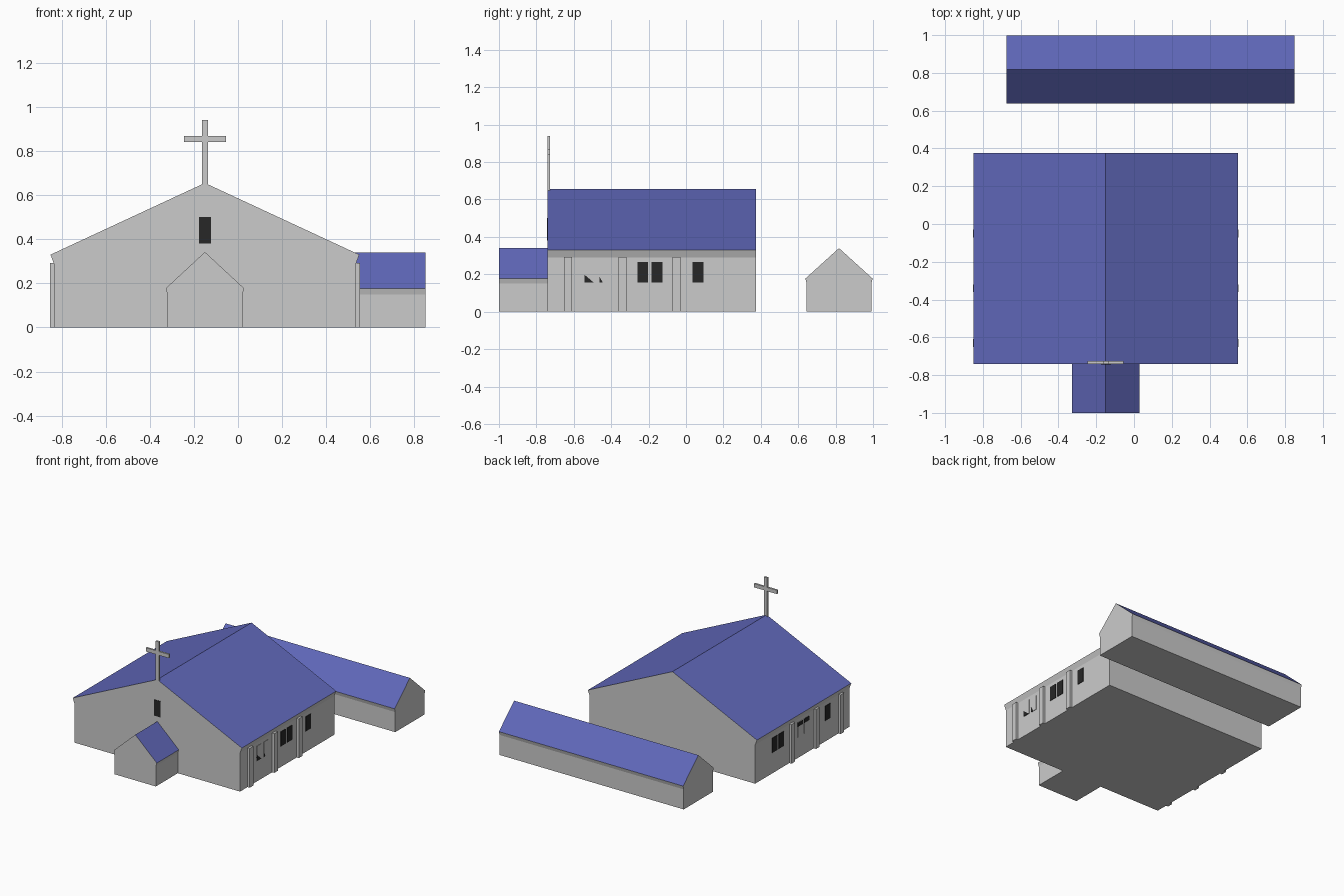
import bpy, bmesh
from mathutils import Vector

if "Cube" in bpy.data.objects:
    bpy.data.objects.remove(bpy.data.objects["Cube"])


def material(name, rgb):
    m = bpy.data.materials.new(name)
    m.diffuse_color = (*rgb, 1)
    m.use_nodes = True
    m.node_tree.nodes["Principled BSDF"].inputs["Base Color"].default_value = m.diffuse_color
    return m


GREY = material("light grey", (0.60, 0.60, 0.60))
BLUE = material("roof blue", (0.115, 0.135, 0.48))
DARK = material("dark glass", (0.02, 0.02, 0.02))


def extrude(name, pts, depth, mats, roof=False):
    """Closed solid made by pushing a polygon of 3D points along a vector."""
    bm = bmesh.new()
    face = bm.faces.new([bm.verts.new(p) for p in pts])
    ext = bmesh.ops.extrude_face_region(bm, geom=[face], use_keep_orig=True)
    moved = [e for e in ext["geom"] if isinstance(e, bmesh.types.BMVert)]
    bmesh.ops.translate(bm, verts=moved, vec=Vector(depth))
    bmesh.ops.recalc_face_normals(bm, faces=bm.faces)
    bm.normal_update()
    if roof:  # upward slopes are blue
        for f in bm.faces:
            f.material_index = 1 if f.normal.z > 0.2 else 0
    me = bpy.data.meshes.new(name)
    bm.to_mesh(me)
    bm.free()
    for m in mats:
        me.materials.append(m)
    ob = bpy.data.objects.new(name, me)
    bpy.context.collection.objects.link(ob)
    return ob


def gable(half, eave_half, wall_h, eave_h, top):
    """House cross-section with slightly flared eaves."""
    right = [(half, 0), (half, wall_h), (eave_half, eave_h)]
    return right + [(0, top)] + [(-u, z) for u, z in reversed(right)]


def box(name, x0, x1, y0, y1, z0, z1, mat):
    pts = [(x0, y0, z0), (x1, y0, z0), (x1, y1, z0), (x0, y1, z0)]
    return extrude(name, pts, (0, 0, z1 - z0), [mat])


CX = -0.15       # centre line of hall and porch
HALL_W = 0.685   # half width of hall walls

# Main hall, porch and back building
extrude("main_hall", [(CX + u, -0.74, z) for u, z in gable(HALL_W, 0.70, 0.29, 0.33, 0.655)],
        (0, 1.115, 0), [GREY, BLUE], True)
extrude("porch", [(CX + u, -1.0, z) for u, z in gable(0.17, 0.178, 0.15, 0.177, 0.342)],
        (0, 0.26, 0), [GREY, BLUE], True)
extrude("back_building", [(-0.675, 0.818 + u, z) for u, z in gable(0.173, 0.18, 0.15, 0.177, 0.34)],
        (1.525, 0, 0), [GREY, BLUE], True)

# Cross on the front of the ridge
box("cross_post", CX - 0.014, CX + 0.014, -0.74, -0.726, 0.64, 0.94, GREY)
box("cross_bar", CX - 0.095, CX + 0.095, -0.74, -0.726, 0.84, 0.868, GREY)

# Front window
box("front_window", -0.176, -0.122, -0.743, -0.735, 0.38, 0.50, DARK)


def side_plate(name, side, yz, mat, out=0.003):
    x = CX + side * (HALL_W + out)
    return extrude(name, [(x, y, z) for y, z in yz], (-side * (out + 0.004), 0, 0), [mat])


def rect(y0, y1, z0=0.155, z1=0.265):
    return [(y0, z0), (y1, z0), (y1, z1), (y0, z1)]


# Pilasters on both long walls
for side in (-1, 1):
    for y in (-0.63, -0.34, -0.05):
        x0, x1 = sorted((CX + side * (HALL_W - 0.005), CX + side * 0.703))
        box("pilaster", x0, x1, y - 0.021, y + 0.021, 0, 0.293, GREY)

# Dark side windows
for side, spans in ((1, [(-0.26, -0.203), (-0.184, -0.126), (0.035, 0.093)]),
                    (-1, [(0.04, 0.098), (0.117, 0.175), (-0.51, -0.452)])):
    for y0, y1 in spans:
        side_plate("side_window", side, rect(y0, y1), DARK)

# Windows that are mostly covered in grey, with a little glass showing
for y0, y1 in ((-0.543, -0.487), (-0.463, -0.412)):
    side_plate("covered_window", 1, rect(y0, y1), GREY)
side_plate("covered_window_glass", 1, [(-0.543, 0.155), (-0.492, 0.155), (-0.543, 0.198)], DARK, 0.0045)
side_plate("covered_window_glass", 1, [(-0.463, 0.155), (-0.445, 0.155), (-0.463, 0.19)], DARK, 0.0045)
for y0, y1 in ((-0.26, -0.203), (-0.184, -0.126)):
    side_plate("covered_window", -1, rect(y0, y1), GREY)
    side_plate("covered_window_glass", -1, rect(y0, y1, 0.235, 0.265), DARK, 0.0045)
